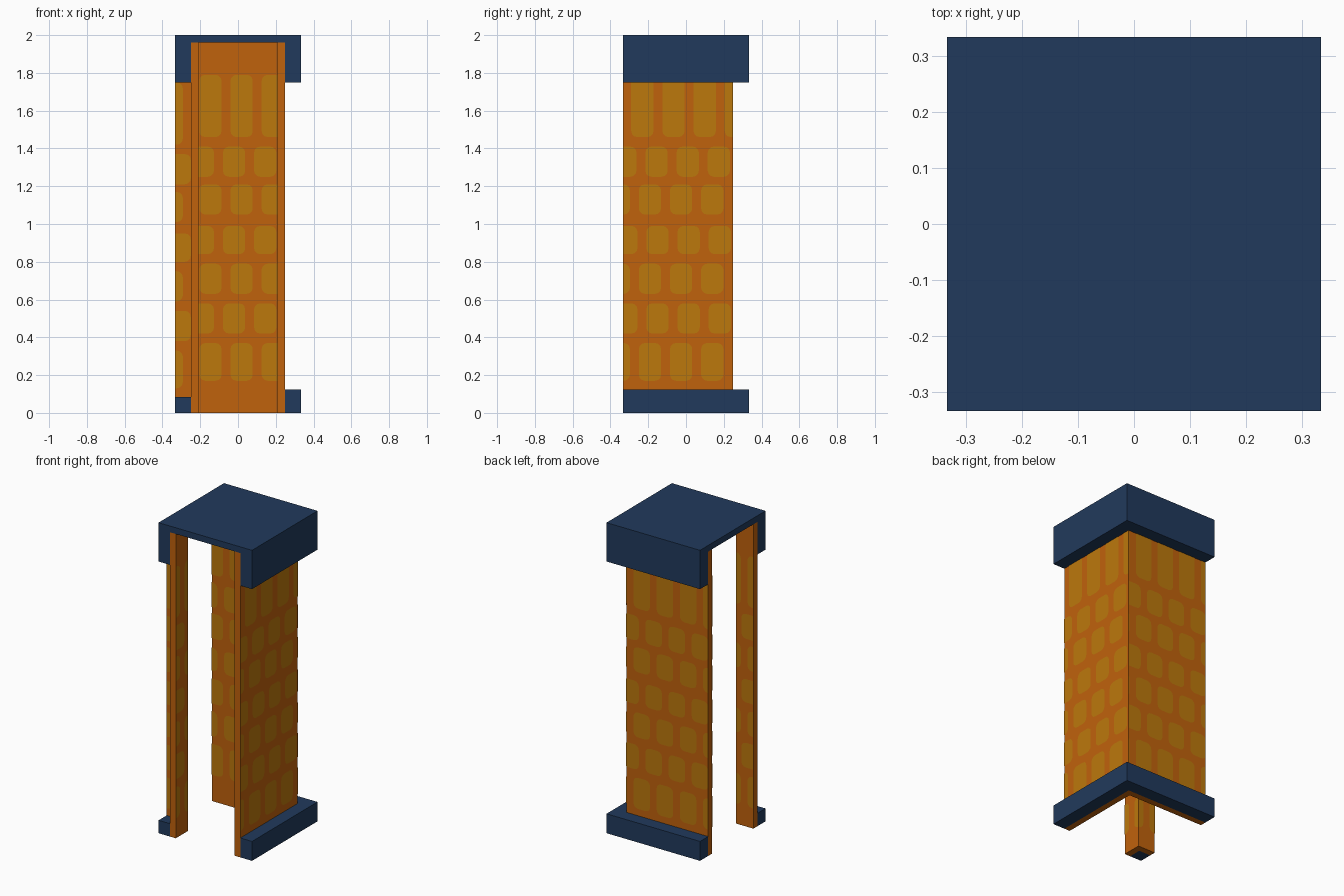
import bpy, bmesh, math
from mathutils import Vector

cube = bpy.data.objects.get("Cube")
if cube:
    bpy.data.objects.remove(cube, do_unlink=True)


def material(name, rgb):
    m = bpy.data.materials.new(name)
    m.use_nodes = True
    m.diffuse_color = (*rgb, 1)
    m.node_tree.nodes["Principled BSDF"].inputs["Base Color"].default_value = (*rgb, 1)
    return m


BLUE = material("navy blue", (0.0152, 0.0423, 0.107))
ORANGE = material("burnt orange", (0.527, 0.122, 0.0037))
OCHRE = material("ochre", (0.503, 0.188, 0.0037))

H, W, I = 0.333, 0.25, 0.21   # outer edge, wall outer face, wall inner face
BASE, SKIRT, PLATE, TOP = 0.125, 1.75, 1.96, 2.0


def finish(bm, name, mat):
    me = bpy.data.meshes.new(name)
    bm.to_mesh(me)
    bm.free()
    me.materials.append(mat)
    ob = bpy.data.objects.new(name, me)
    bpy.context.collection.objects.link(ob)
    return ob


def prism(name, pts, z0, z1, mat):
    """Extrude a plan outline from z0 to z1."""
    bm = bmesh.new()
    face = bm.faces.new([bm.verts.new((x, y, z0)) for x, y in pts])
    new = bmesh.ops.extrude_face_region(bm, geom=[face])["geom"]
    bmesh.ops.translate(bm, vec=(0, 0, z1 - z0),
                        verts=[g for g in new if isinstance(g, bmesh.types.BMVert)])
    bmesh.ops.recalc_face_normals(bm, faces=bm.faces[:])
    return finish(bm, name, mat)


def rect(x0, y0, x1, y1):
    return [(x0, y0), (x1, y0), (x1, y1), (x0, y1)]


def ell(out, inn, end):
    """L-shaped outline round the back left corner."""
    return [(out, end), (out, out), (end, out), (end, inn), (inn, inn), (inn, end)]


# Walls and corner post
prism("corner_wall", ell(W, I, -H), 0, PLATE, ORANGE)
prism("corner_post", ell(-I, -W, -H), 0, PLATE, ORANGE)

# Base strips
prism("base_strip", ell(H, W, -H), 0, BASE, BLUE)
prism("base_corner", rect(-H, -H, -W, -W), 0, 0.083, BLUE)

# Cap with its skirts
prism("cap_plate", rect(-H, -H, H, H), PLATE, TOP, BLUE)
prism("cap_skirt", ell(H, W, -H), SKIRT, PLATE, BLUE)
prism("cap_corner", rect(-H, -H, -W, -W), SKIRT, PLATE, BLUE)

# Rows of rounded tiles, bottom and top heights
ROWS = [(1.46, 1.79), (1.25, 1.41), (1.05, 1.21), (0.84, 0.99),
        (0.63, 0.79), (0.42, 0.58), (0.17, 0.37)]
PITCH, TILE, RAD = 0.165, 0.118, 0.032


def rounded(u0, u1, z0, z1):
    pts = []
    for k, (cu, cz) in enumerate([(u1 - RAD, z1 - RAD), (u0 + RAD, z1 - RAD),
                                  (u0 + RAD, z0 + RAD), (u1 - RAD, z0 + RAD)]):
        for j in range(4):
            a = math.radians(90 * k + 30 * j)
            pts.append((cu + RAD * math.cos(a), cz + RAD * math.sin(a)))
    return pts


def tiles(name, axis, pos, sign, u_range, z_range, starts, shift=0):
    """Thin tiles on a wall face, trimmed to the face."""
    bm = bmesh.new()
    p = pos + sign * 0.002
    normal = Vector((sign, 0, 0)) if axis == "x" else Vector((0, sign, 0))
    for (z0, z1), start in zip(ROWS, starts):
        for k in range(-4, 5):
            u0 = start + k * PITCH
            if u0 + TILE < u_range[0] + 0.005 or u0 > u_range[1] - 0.005:
                continue
            pts = []
            for u, z in rounded(u0, u0 + TILE, z0 + shift, z1 + shift):
                q = (min(max(u, u_range[0]), u_range[1]),
                     min(max(z, z_range[0]), z_range[1]))
                if not any(math.dist(q, r) < 1e-4 for r in pts):
                    pts.append(q)
            vs = [bm.verts.new((p, u, z) if axis == "x" else (u, p, z)) for u, z in pts]
            f = bm.faces.new(vs)
            f.normal_update()
            if f.normal.dot(normal) < 0:
                f.normal_flip()
    finish(bm, name, OCHRE)


# Staggered row offsets for the wall and the post
outer = [-0.29, -0.215, -0.25, -0.21, -0.25, -0.21, -0.25]
back = [-0.25 if i % 2 == 0 else -0.17 for i in range(7)]
inner = [-0.04 if i % 2 == 0 else -0.08 for i in range(7)]
post = [-0.41 if i % 2 == 0 else -0.367 for i in range(7)]

for axis, label, starts in (("x", "side", outer), ("y", "back", back)):
    tiles(label + "_outer_tiles", axis, W, 1, (-H, W), (BASE, SKIRT), starts)
    tiles(label + "_inner_tiles", axis, I, -1, (-H, I), (0, PLATE), inner)
    tiles(label + "_post_outer_tiles", axis, -W, -1, (-H, -W), (0.083, SKIRT), post, -0.04)
    tiles(label + "_post_inner_tiles", axis, -I, 1, (-H, -I), (0, PLATE), post, -0.04)
